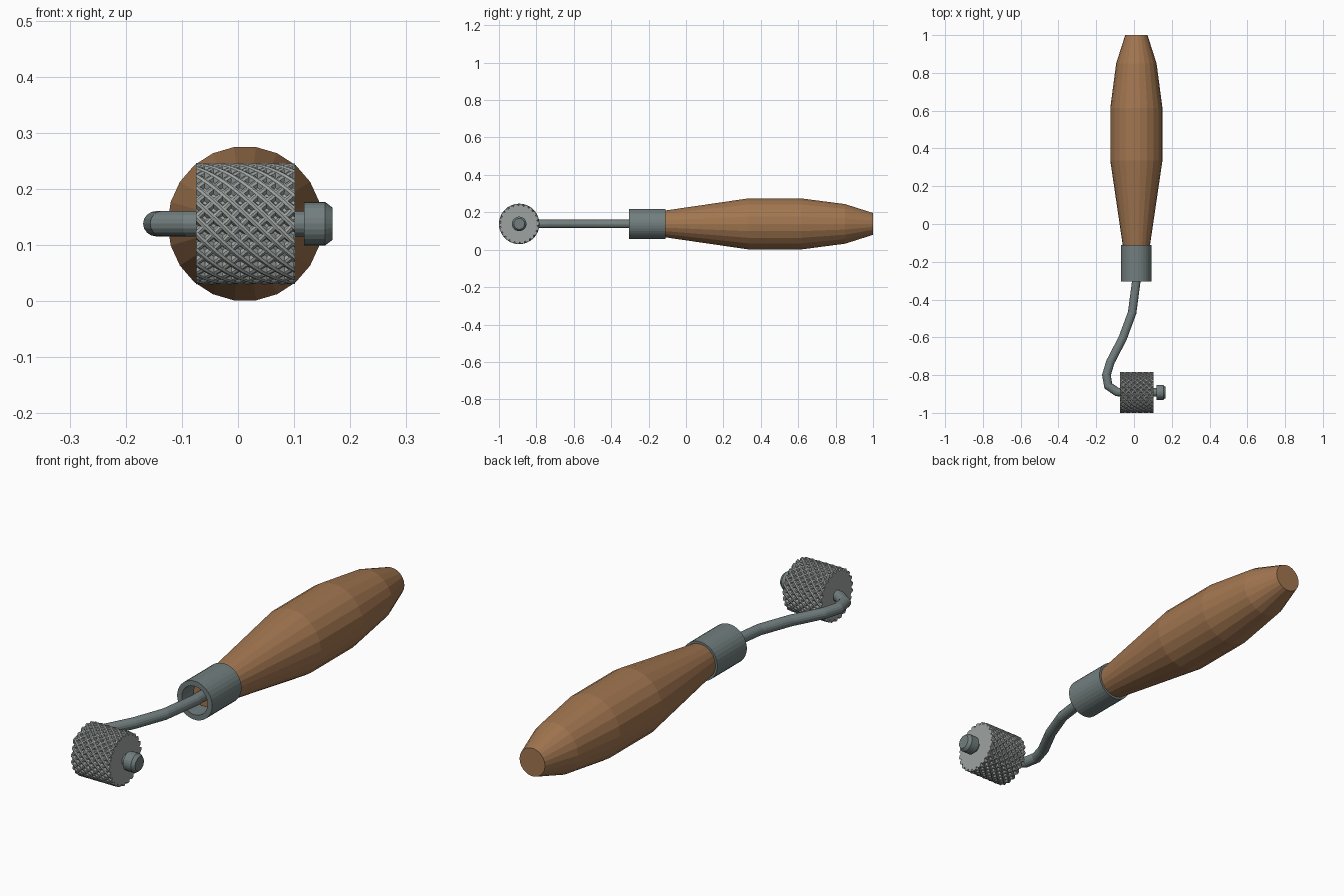
import bpy, bmesh
from math import cos, sin, pi, tau
from mathutils import Vector

if "Cube" in bpy.data.objects:
    bpy.data.objects.remove(bpy.data.objects["Cube"])

CX, CZ = 0.0125, 0.138      # handle axis
RY = -0.892                 # roller axle position in y


def material(name, rgb):
    m = bpy.data.materials.new(name)
    m.diffuse_color = (*rgb, 1)
    m.use_nodes = True
    m.node_tree.nodes["Principled BSDF"].inputs["Base Color"].default_value = m.diffuse_color
    return m


WOOD = material("wood", (0.36, 0.18, 0.08))
STEEL = material("dark steel", (0.17, 0.21, 0.21))
BRIGHT = material("bright steel", (0.34, 0.37, 0.36))


def loft(name, rings, mat, closed=False):
    """Skin a list of rings; cap the ends, or join last to first if closed."""
    bm = bmesh.new()
    vs = [[bm.verts.new(p) for p in ring] for ring in rings]
    n = len(vs[0])
    pairs = list(zip(vs, vs[1:]))
    if closed:
        pairs.append((vs[-1], vs[0]))
    else:
        bm.faces.new(vs[0])
        bm.faces.new(vs[-1])
    for a, b in pairs:
        for i in range(n):
            j = (i + 1) % n
            bm.faces.new((a[i], a[j], b[j], b[i]))
    bmesh.ops.recalc_face_normals(bm, faces=bm.faces)
    me = bpy.data.meshes.new(name)
    bm.to_mesh(me)
    bm.free()
    ob = bpy.data.objects.new(name, me)
    me.materials.append(mat)
    bpy.context.collection.objects.link(ob)
    return ob


def ring_y(y, r, n):
    return [(CX + r * cos(tau * (i + .5) / n + pi / 2), y,
             CZ + r * sin(tau * (i + .5) / n + pi / 2)) for i in range(n)]


def ring_x(x, r, n):
    return [(x, RY + r * cos(tau * i / n), CZ + r * sin(tau * i / n)) for i in range(n)]


# Turned wooden handle, running a little way into the ferrule
handle = [(-0.245, 0.048), (-0.20, 0.058), (-0.10, 0.074), (0.335, 0.138),
          (0.615, 0.138), (0.85, 0.107), (1.0, 0.059)]
loft("handle", [ring_y(y, r, 22) for y, r in handle], WOOD)

# Open tube ferrule
ferrule = [(-0.305, 0.081), (-0.11, 0.081), (-0.11, 0.06), (-0.305, 0.06)]
loft("ferrule", [ring_y(y, r, 32) for y, r in ferrule], STEEL, closed=True)

# Bent rod that turns into the axle
path = [(CX, -0.23), (CX, -0.30), (-0.01, -0.47), (-0.06, -0.605), (-0.125, -0.73),
        (-0.146, -0.80), (-0.136, -0.857), (-0.09, RY + .003), (-0.06, RY), (0.125, RY)]
pts = [Vector((x, y, CZ)) for x, y in path]
rings = []
for i, p in enumerate(pts):
    d0 = (p - pts[i - 1]).normalized() if i else (pts[1] - p).normalized()
    d1 = (pts[i + 1] - p).normalized() if i < len(pts) - 1 else d0
    t = (d0 + d1).normalized()
    side = Vector((t.y, -t.x, 0)) / max(0.5, t.dot(d0))
    rings.append([p + 0.0225 * (side * cos(tau * k / 16) + Vector((0, 0, sin(tau * k / 16))))
                  for k in range(16)])
loft("bent_rod", rings, STEEL)

# Chamfered retaining cap on the axle
cap = [(0.118, 0.039), (0.155, 0.039), (0.168, 0.029)]
loft("axle_cap", [ring_x(x, r, 24) for x, r in cap], STEEL)

# Knurled roller: two overlapping gears twisted in opposite directions
TEETH, STEPS = 22, 24
TOOTH = [(0.0, 0.097), (0.25, 0.097), (0.42, 0.106), (0.62, 0.108), (0.83, 0.106)]
X0, X1 = -0.075, 0.102


def knurl(name, twist, scale, inset):
    rings = []
    for s in range(STEPS + 1):
        f = s / STEPS
        x = X0 + inset + (X1 - X0 - 2 * inset) * f
        ring = []
        for t in range(TEETH):
            for u, r in TOOTH:
                a = tau * (t + u) / TEETH + twist * f
                ring.append((x, RY + r * scale * cos(a), CZ + r * scale * sin(a)))
        rings.append(ring)
    return loft(name, rings, BRIGHT)


knurl("roller_knurl_main", 1.6, 1.0, 0.0)
knurl("roller_knurl_cross", -1.6, 0.985, 0.0005)
